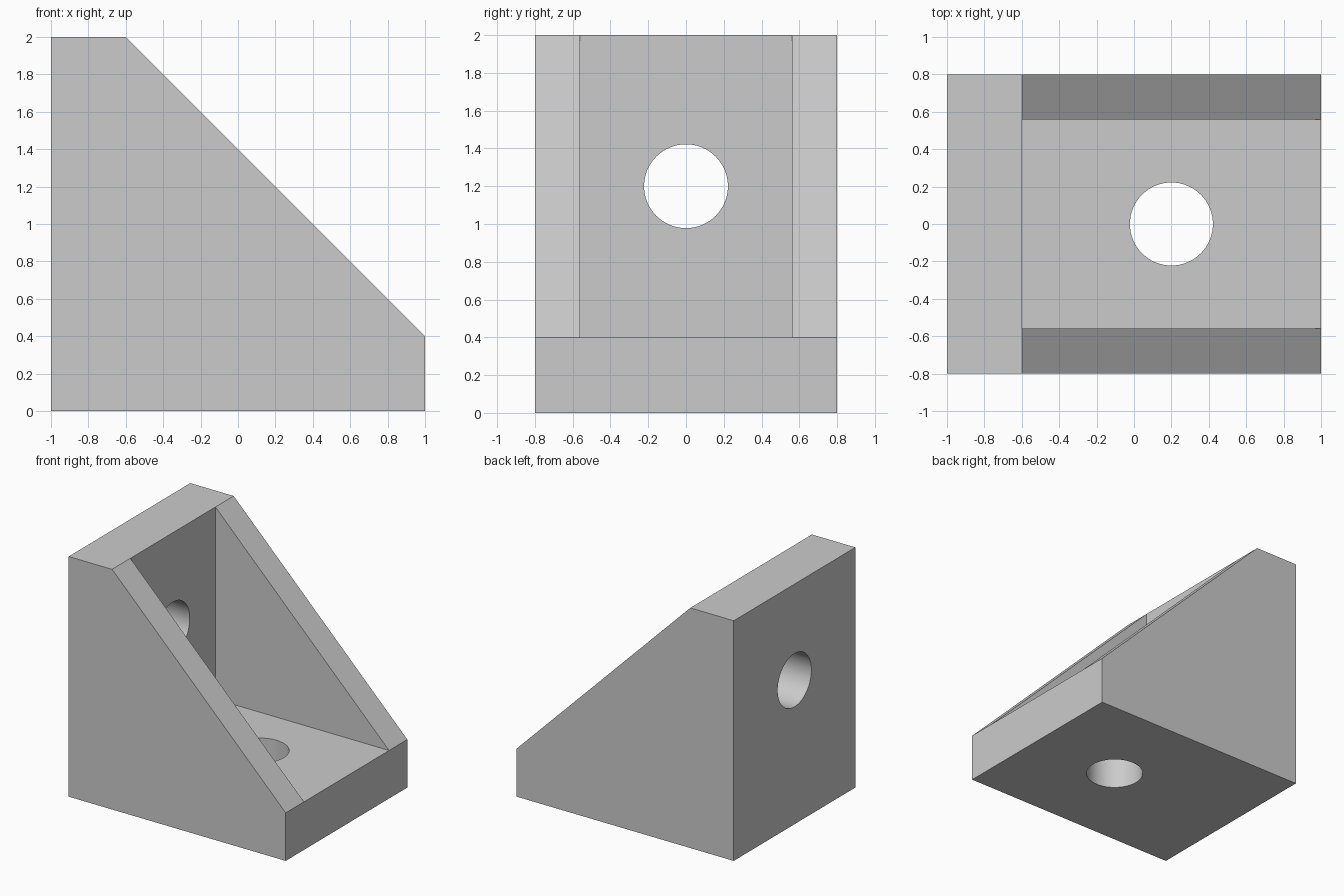
import bpy
import bmesh
from math import radians
from mathutils import Matrix

cube = bpy.data.objects.get("Cube")
if cube:
    bpy.data.objects.remove(cube, do_unlink=True)

WALL = 0.4        # thickness of base plate and upright plate
HALF_WIDTH = 0.8
POCKET_HALF = 0.56
HOLE_RADIUS = 0.222

grey = bpy.data.materials.new("grey plastic")
grey.use_nodes = True
colour = (0.6, 0.6, 0.6, 1)
grey.diffuse_color = colour
grey.node_tree.nodes["Principled BSDF"].inputs["Base Color"].default_value = colour


def add_object(name, bm):
    bmesh.ops.recalc_face_normals(bm, faces=bm.faces)
    mesh = bpy.data.meshes.new(name)
    bm.to_mesh(mesh)
    bm.free()
    mesh.materials.append(grey)
    obj = bpy.data.objects.new(name, mesh)
    bpy.context.collection.objects.link(obj)
    return obj


def prism(name, profile, half_width):
    """Extrude an x-z outline along y, centred on y = 0."""
    bm = bmesh.new()
    face = bm.faces.new([bm.verts.new((x, -half_width, z)) for x, z in profile])
    new = bmesh.ops.extrude_face_region(bm, geom=[face])["geom"]
    verts = [v for v in new if isinstance(v, bmesh.types.BMVert)]
    bmesh.ops.translate(bm, verts=verts, vec=(0, 2 * half_width, 0))
    return add_object(name, bm)


def drill(name, centre, rotation):
    bm = bmesh.new()
    bmesh.ops.create_cone(bm, cap_ends=True, segments=64, radius1=HOLE_RADIUS,
                          radius2=HOLE_RADIUS, depth=1,
                          matrix=Matrix.Translation(centre) @ rotation)
    return add_object(name, bm)


# Bracket body with sloping side cheeks
bracket = prism("corner_bracket",
                [(-1, 0), (1, 0), (1, WALL), (WALL - 1, 2), (-1, 2)], HALF_WIDTH)

# Pocket between the cheeks, then one screw hole per plate
inner = WALL - 1
cutters = [
    prism("pocket_cutter", [(inner, WALL), (1.5, WALL), (1.5, 2.5), (inner, 2.5)],
          POCKET_HALF),
    drill("base_hole_cutter", (0.2, 0, 0.2), Matrix.Identity(4)),
    drill("upright_hole_cutter", (-0.8, 0, 1.2), Matrix.Rotation(radians(90), 4, "Y")),
]

bpy.ops.object.select_all(action="DESELECT")
bpy.context.view_layer.objects.active = bracket
bracket.select_set(True)
for cutter in cutters:
    cut = bracket.modifiers.new(cutter.name, "BOOLEAN")
    cut.operation = "DIFFERENCE"
    cut.solver = "EXACT"
    cut.object = cutter
    bpy.ops.object.modifier_apply(modifier=cut.name)
    bpy.data.objects.remove(cutter, do_unlink=True)

# Round hole walls, crisp plate edges
bpy.ops.object.shade_smooth_by_angle(angle=radians(30))
